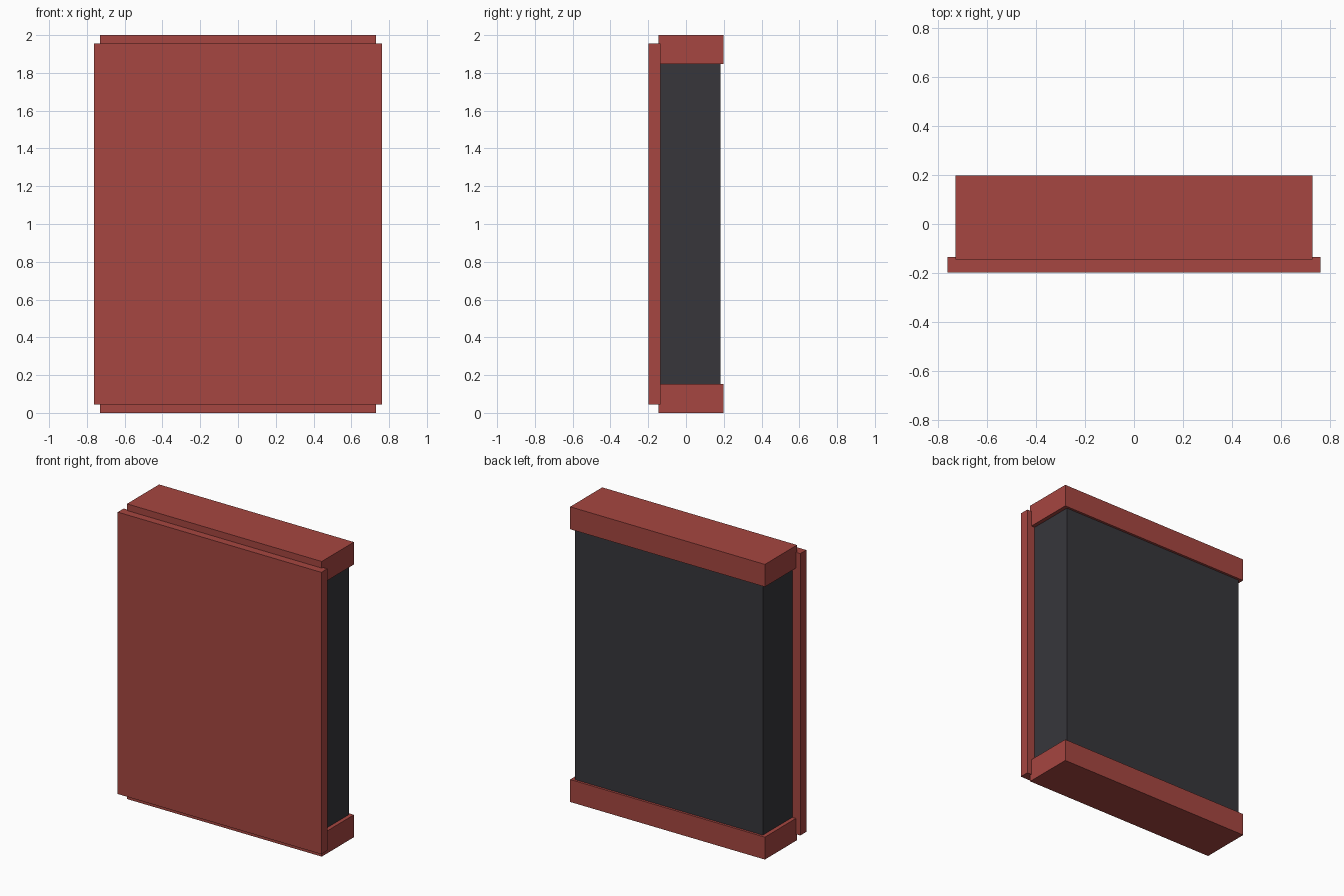
import bpy

if "Cube" in bpy.data.objects:
    bpy.data.objects.remove(bpy.data.objects["Cube"])


def make_material(name, color):
    mat = bpy.data.materials.new(name)
    mat.diffuse_color = (*color, 1.0)
    mat.use_nodes = True
    mat.node_tree.nodes["Principled BSDF"].inputs["Base Color"].default_value = mat.diffuse_color
    return mat


def box(name, lo, hi, mat):
    """Axis-aligned box between two corners."""
    centre = [(a + b) / 2 for a, b in zip(lo, hi)]
    size = [b - a for a, b in zip(lo, hi)]
    bpy.ops.mesh.primitive_cube_add(size=1, location=centre)
    obj = bpy.context.object
    obj.name = name
    obj.scale = size
    bpy.ops.object.transform_apply(location=False, rotation=False, scale=True)
    obj.data.materials.append(mat)
    return obj


red = make_material("brick red", (0.38, 0.061, 0.052))
dark = make_material("charcoal", (0.038, 0.037, 0.044))

# Overhanging front panel
box("front_panel", (-0.763, -0.198, 0.045), (0.763, -0.134, 1.955), red)

# Dark case body, slightly inset from the caps
box("case_body", (-0.703, -0.144, 0.10), (0.703, 0.182, 1.90), dark)

# Matching end caps
box("bottom_cap", (-0.73, -0.146, 0.0), (0.73, 0.198, 0.152), red)
box("top_cap", (-0.73, -0.146, 1.848), (0.73, 0.198, 2.0), red)
